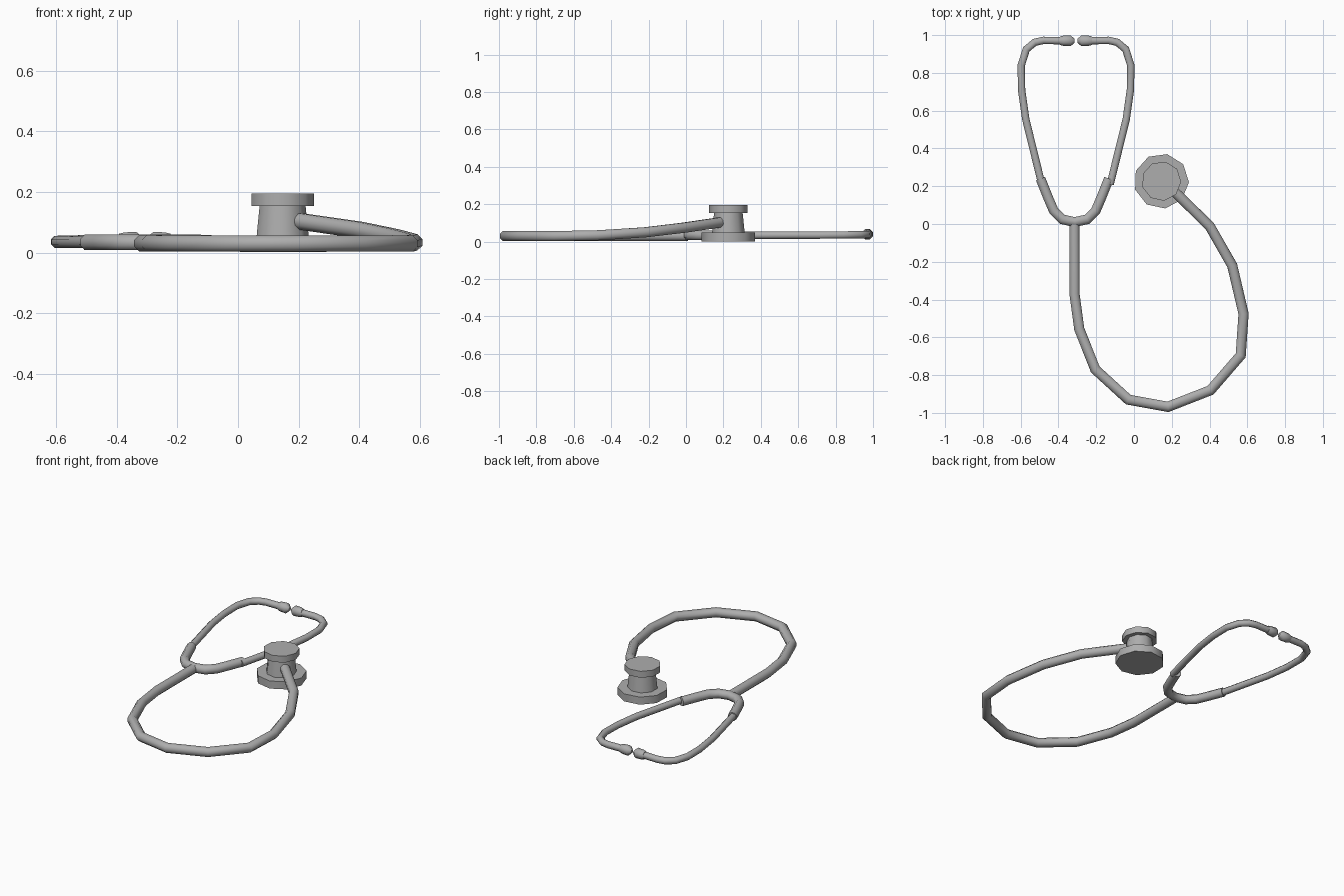
import bpy
import bmesh
from math import cos, sin, pi, radians
from mathutils import Vector

if "Cube" in bpy.data.objects:
    bpy.data.objects.remove(bpy.data.objects["Cube"], do_unlink=True)

GREY = (0.42, 0.42, 0.42, 1)
grey = bpy.data.materials.new("mid grey")
grey.use_nodes = True
grey.diffuse_color = GREY
grey.node_tree.nodes["Principled BSDF"].inputs["Base Color"].default_value = GREY


def skin(name, rings):
    """Join a series of vertex rings into a closed, smooth-sided solid."""
    bm = bmesh.new()
    loops = [[bm.verts.new(p) for p in ring] for ring in rings]
    n = len(loops[0])
    for a, b in zip(loops, loops[1:]):
        for i in range(n):
            j = (i + 1) % n
            bm.faces.new((a[i], a[j], b[j], b[i]))
    bm.faces.new(loops[0])
    bm.faces.new(loops[-1])
    bmesh.ops.recalc_face_normals(bm, faces=bm.faces)
    mesh = bpy.data.meshes.new(name)
    bm.to_mesh(mesh)
    bm.free()
    mesh.materials.append(grey)
    obj = bpy.data.objects.new(name, mesh)
    bpy.context.collection.objects.link(obj)
    bpy.ops.object.select_all(action="DESELECT")
    obj.select_set(True)
    bpy.context.view_layer.objects.active = obj
    bpy.ops.object.shade_smooth_by_angle(angle=radians(46))
    return obj


def tube(name, path, radii, sides=8):
    """Sweep a mitred round section along a path; radii is one value or one per point."""
    pts = [Vector(p) for p in path]
    if not isinstance(radii, (list, tuple)):
        radii = [radii] * len(pts)
    rings = []
    for i, p in enumerate(pts):
        into = (p - pts[max(i - 1, 0)]).normalized()
        out = (pts[min(i + 1, len(pts) - 1)] - p).normalized()
        tangent = (into + out).normalized()
        mitre = 1 / max(0.6, tangent.dot(out if out.length else into))
        side = tangent.cross(Vector((0, 0, 1))).normalized()
        up = side.cross(tangent)
        rings.append([p + radii[i] * (side * mitre * cos(a) + up * sin(a))
                      for a in (2 * pi * (k + 0.5) / sides for k in range(sides))])
    return skin(name, rings)


def lathe(name, centre, profile, sides=9):
    """Stack level rings from (radius, height) pairs."""
    turn = radians(-2)
    return skin(name, [[(centre[0] + r * cos(turn + 2 * pi * k / sides),
                         centre[1] + r * sin(turn + 2 * pi * k / sides), z)
                        for k in range(sides)] for r, z in profile])


def flip(path, axis):
    return [(2 * axis - x, y, z) for x, y, z in path]


# Long flexible hose, looping round and rising to the chest piece
tube("hose", [
    (-0.315, 0.01, 0.031), (-0.315, -0.37, 0.031), (-0.29, -0.555, 0.031),
    (-0.205, -0.77, 0.03), (-0.03, -0.93, 0.03), (0.18, -0.968, 0.03),
    (0.405, -0.88, 0.03), (0.565, -0.695, 0.03), (0.58, -0.475, 0.034),
    (0.52, -0.22, 0.05), (0.40, -0.01, 0.075), (0.205, 0.18, 0.103)], 0.029)

# U-shaped yoke, mirrored about the hose
YOKE_AXIS = -0.314
arm = [(-0.495, 0.24, 0.034), (-0.455, 0.14, 0.034), (-0.425, 0.07, 0.034),
       (-0.38, 0.025, 0.034), (YOKE_AXIS, 0.01, 0.034)]
tube("yoke", arm + flip(arm[:-1], YOKE_AXIS)[::-1], 0.028)

# Metal ear tubes and ear tips, one per side
EAR_AXIS = -0.307
ear = [(-0.488, 0.21, 0.034), (-0.573, 0.555, 0.035), (-0.595, 0.71, 0.035),
       (-0.597, 0.84, 0.036), (-0.57, 0.925, 0.037), (-0.525, 0.962, 0.038),
       (-0.48, 0.972, 0.039), (-0.37, 0.97, 0.04)]
tip = [(-0.392, 0.97, 0.04), (-0.375, 0.97, 0.04), (-0.335, 0.97, 0.04), (-0.314, 0.97, 0.04)]
for side, place in (("right", lambda p: p), ("left", lambda p: flip(p, EAR_AXIS))):
    tube(side + "_ear_tube", place(ear), 0.021)
    tube(side + "_ear_tip", place(tip), [0.024, 0.029, 0.031, 0.01])

# Chest piece: wide diaphragm, tapered neck and small bell
CENTRE = (0.145, 0.227)
lathe("diaphragm", CENTRE, [(0.146, 0.002), (0.146, 0.05)])
lathe("chest_piece_neck", CENTRE, [(0.089, 0.045), (0.077, 0.16)])
lathe("bell", CENTRE, [(0.105, 0.154), (0.105, 0.195)])
